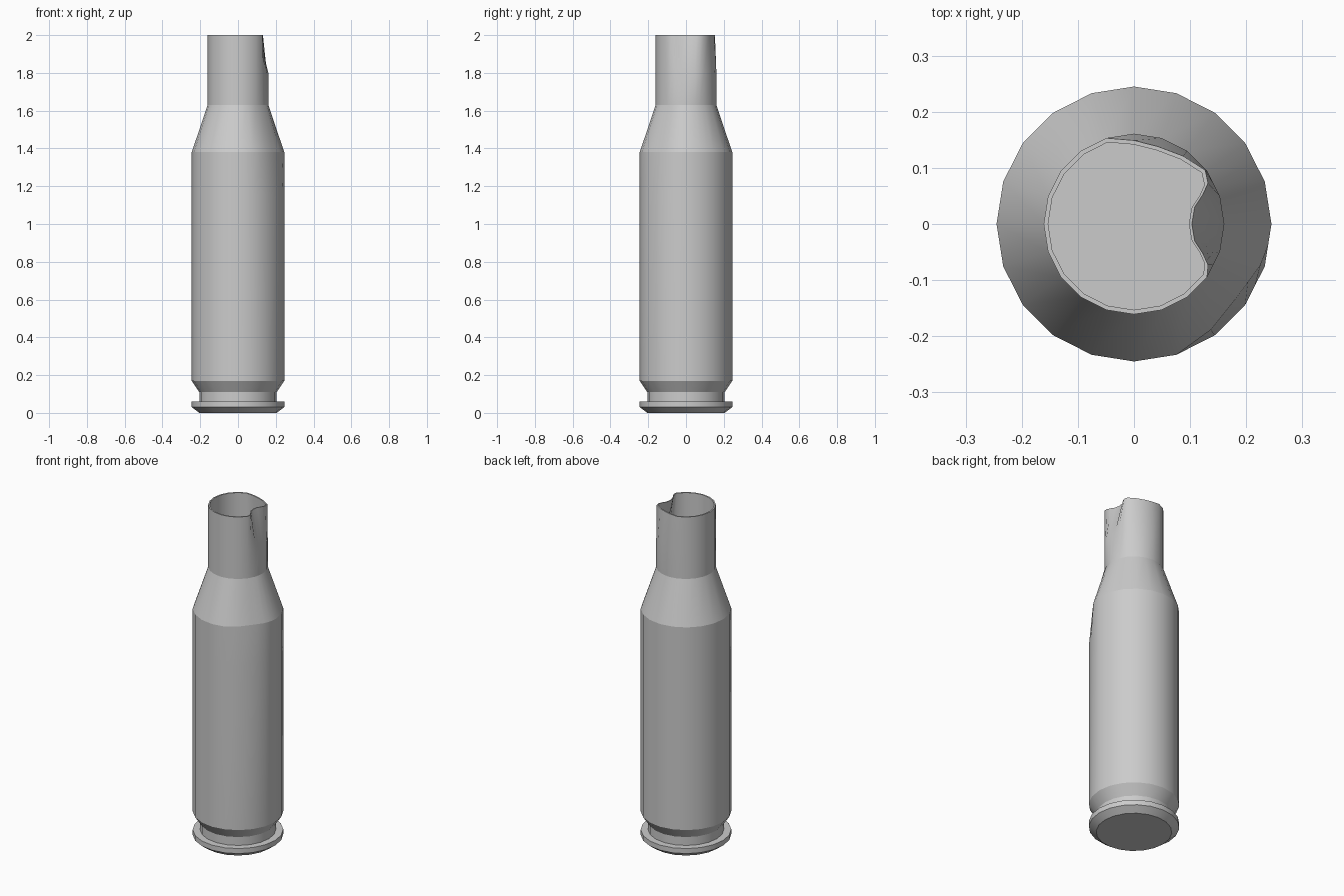
import bpy
import bmesh
from math import sin, cos, radians
from mathutils import Vector

cube = bpy.data.objects.get("Cube")
if cube:
    bpy.data.objects.remove(cube, do_unlink=True)

# One plain metal colour
metal = bpy.data.materials.new("grey_metal")
metal.use_nodes = True
metal.diffuse_color = (0.6, 0.6, 0.6, 1)
metal.node_tree.nodes["Principled BSDF"].inputs["Base Color"].default_value = (0.6, 0.6, 0.6, 1)

STEP = 18
ANGLES = sorted(list(range(0, 360, STEP)) + [9, 27, 333, 351])

# Dented mouth: outline points that leave the round, keyed by angle
MOUTH = {0: (0.103, 0), 9: (0.108, 0.03), 18: (0.123, 0.053), 27: (0.132, 0.073),
         36: (0.127, 0.096), 54: (0.088, 0.121), 72: (0.043, 0.138), 90: (0, 0.149),
         351: (0.108, -0.03), 342: (0.123, -0.053), 333: (0.132, -0.073)}
# Shallow dent on the shoulder edge: inward push by angle
SHOULDER = {306: 0.012, 324: 0.02, 333: 0.014, 342: 0.008}

# Profile: radius, height, kind of ring, sharp crease
PROFILE = [
    (0.205, 0.0, "round", True),
    (0.245, 0.03, "round", True),
    (0.245, 0.06, "round", True),
    (0.205, 0.06, "round", True),
    (0.205, 0.11, "round", True),
    (0.245, 0.17, "round", True),
    (0.245, 1.15, "round", False),
    (0.245, 1.38, "shoulder", True),
    (0.161, 1.63, "round", True),
    (0.161, 1.80, "round", False),
    (0.161, 2.0, "mouth", True),
    (0.153, 2.0, "mouth", True),
    (0.153, 1.80, "round", False),
    (0.153, 1.63, "round", True),
    (0.21, 1.38, "round", True),
    (0.21, 0.2, "round", True),
]


def ring_point(radius, z, kind, deg):
    """Point on a twenty-sided ring, moved where the metal is dented."""
    flat = radius * cos(radians(STEP / 2)) / cos(radians(deg % STEP - STEP / 2))
    if kind == "shoulder":
        flat -= SHOULDER.get(deg, 0)
    if kind == "mouth" and deg in MOUTH:
        x, y = MOUTH[deg]
        scale = radius / 0.161
        return Vector((x * scale, y * scale, z))
    return Vector((flat * cos(radians(deg)), flat * sin(radians(deg)), z))


# Casing: rings bridged from the base, over the mouth and down inside
bm = bmesh.new()
rings = [[bm.verts.new(ring_point(r, z, kind, a)) for a in ANGLES]
         for r, z, kind, _ in PROFILE]
count = len(ANGLES)
for low, high in zip(rings, rings[1:]):
    for i in range(count):
        j = (i + 1) % count
        bm.faces.new((low[i], low[j], high[j], high[i]))
bm.faces.new(list(reversed(rings[0])))
bm.faces.new(rings[-1])

# Smooth around the body, crisp at profile corners
for face in bm.faces:
    face.smooth = True
for ring, spec in zip(rings, PROFILE):
    if spec[3]:
        for i in range(count):
            bm.edges.get((ring[i], ring[(i + 1) % count])).smooth = False

mesh = bpy.data.meshes.new("cartridge_case")
bm.to_mesh(mesh)
bm.free()
mesh.materials.append(metal)
case = bpy.data.objects.new("cartridge_case", mesh)
bpy.context.collection.objects.link(case)
